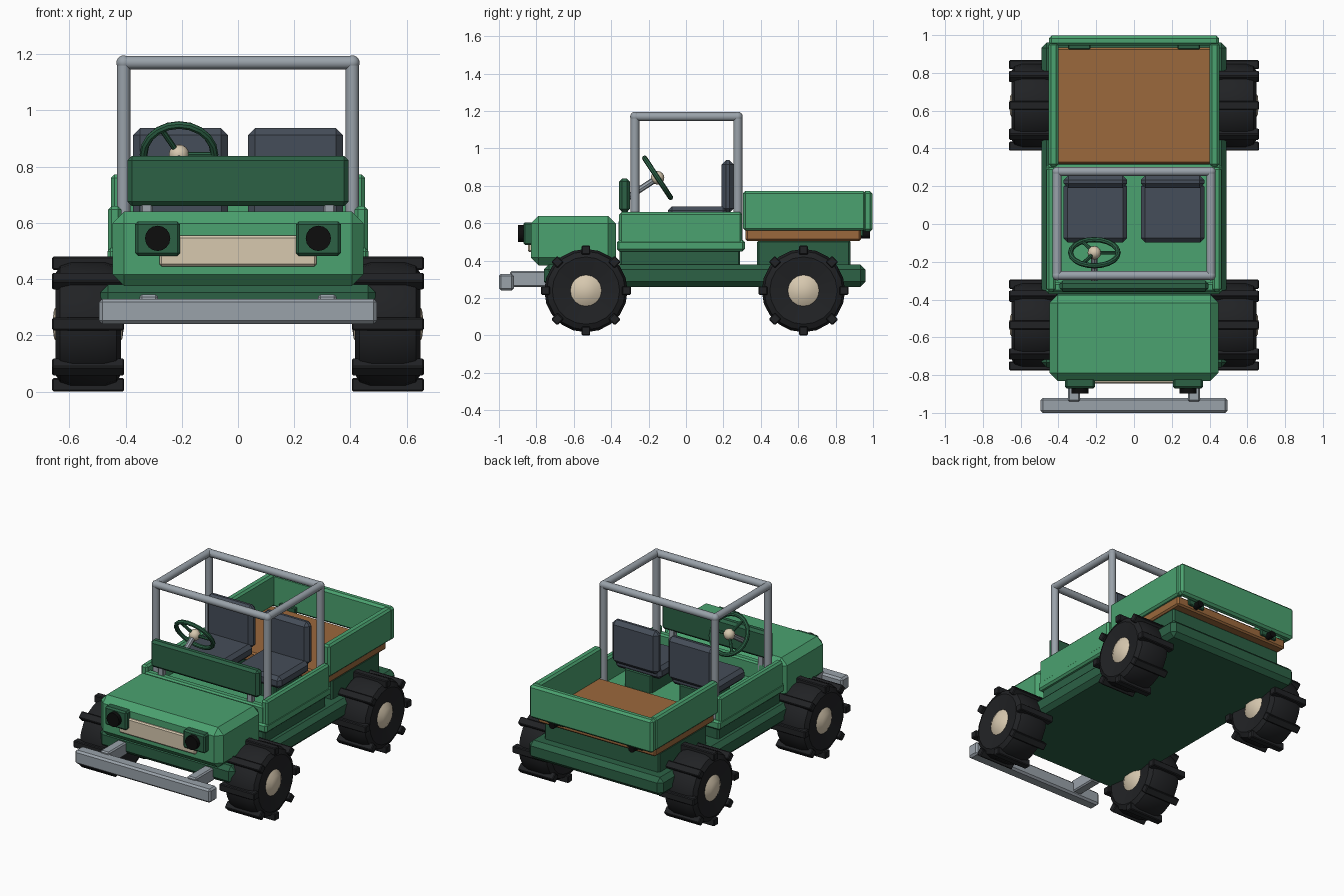
import bpy, bmesh
from math import pi, cos, sin, radians
from mathutils import Vector, Matrix

if "Cube" in bpy.data.objects:
    bpy.data.objects.remove(bpy.data.objects["Cube"])


def mat(name, rgb):
    m = bpy.data.materials.new(name)
    m.diffuse_color = (*rgb, 1)
    m.use_nodes = True
    m.node_tree.nodes["Principled BSDF"].inputs["Base Color"].default_value = m.diffuse_color
    return m


GREEN = mat("green", (.07, .36, .16))
DARK = mat("dark_green", (.025, .12, .06))
WOOD = mat("wood", (.33, .14, .045))
CREAM = mat("cream", (.68, .58, .43))
SEAT = mat("seat_grey", (.06, .075, .10))
RUBBER = mat("rubber", (.015, .016, .018))
BLACK = mat("black", (.004, .004, .004))
STEEL = mat("steel", (.32, .36, .40))


def finish(bm, name, m):
    bmesh.ops.recalc_face_normals(bm, faces=bm.faces)
    me = bpy.data.meshes.new(name)
    bm.to_mesh(me)
    bm.free()
    me.materials.append(m)
    ob = bpy.data.objects.new(name, me)
    bpy.context.collection.objects.link(ob)
    return ob


def box(name, x, y, z, m, bevel=.01):
    """Chamfered box from (min, max) ranges."""
    bm = bmesh.new()
    bmesh.ops.create_cube(bm, size=1)
    for v in bm.verts:
        v.co = [(r[0] + r[1]) / 2 + c * (r[1] - r[0]) for r, c in zip((x, y, z), v.co)]
    if bevel:
        bmesh.ops.bevel(bm, geom=bm.edges[:], offset=bevel, segments=1, affect='EDGES')
    return finish(bm, name, m)


def rod(name, a, b, r, m, seg=12):
    """Straight tube between two points."""
    a, b = Vector(a), Vector(b)
    bm = bmesh.new()
    bmesh.ops.create_cone(bm, cap_ends=True, segments=seg, radius1=r, radius2=r, depth=(b - a).length)
    rot = Vector((0, 0, 1)).rotation_difference(b - a).to_matrix().to_4x4()
    bm.transform(Matrix.Translation((a + b) / 2) @ rot)
    return finish(bm, name, m)


def ball(name, c, r, m):
    bm = bmesh.new()
    bmesh.ops.create_uvsphere(bm, u_segments=12, v_segments=8, radius=r)
    bm.transform(Matrix.Translation(c))
    return finish(bm, name, m)


def lathe(name, profile, c, seg, m):
    """Revolve (radius, x) points about the x axis."""
    bm = bmesh.new()
    vs = [bm.verts.new((x, 0, r)) for r, x in profile]
    es = [bm.edges.new(p) for p in zip(vs, vs[1:])]
    bmesh.ops.spin(bm, geom=vs + es, axis=(1, 0, 0), cent=(0, 0, 0), angle=2 * pi, steps=seg)
    bmesh.ops.remove_doubles(bm, verts=bm.verts, dist=1e-4)
    bm.transform(Matrix.Translation(c))
    return finish(bm, name, m)


# Chassis and lower body
box("chassis", (-.49, .49), (-.76, .96), (.26, .38), DARK, .028)
box("lower_cab", (-.44, .44), (-.355, .29), (.36, .47), DARK)
box("lower_bed", (-.42, .42), (.38, .88), (.36, .51), DARK)

# Hood, grille
box("hood", (-.447, .447), (-.83, -.375), (.375, .64), GREEN, .042)
box("grille", (-.28, .28), (-.845, -.80), (.445, .555), CREAM, .008)

# Cab tub
box("cab_floor", (-.465, .465), (-.37, .315), (.45, .51), GREEN, .012)
box("cab_front_wall", (-.44, .44), (-.36, -.31), (.50, .62), GREEN)
box("dash_panel", (-.394, .394), (-.357, -.30), (.66, .838), DARK, .016)

# Front bumper
box("bumper", (-.495, .495), (-1, -.92), (.24, .33), STEEL, .012)

# Bed
box("bed_floor", (-.43, .43), (.318, .935), (.505, .57), WOOD)
box("tailgate", (-.45, .45), (.945, .997), (.555, .772), GREEN, .014)

for s, side in ((-1, "left"), (1, "right")):
    def xr(a, b):
        return tuple(sorted((s * a, s * b)))
    box(side + "_cab_wall", xr(.415, .462), (-.357, .30), (.48, .66), GREEN, .012)
    box(side + "_bed_wall", xr(.40, .452), (.305, .96), (.56, .772), GREEN, .012)
    box(side + "_bumper_bracket", xr(.285, .35), (-.94, -.74), (.26, .345), STEEL, .008)
    box(side + "_panel_strut", xr(.305, .345), (-.345, -.31), (.55, .70), STEEL, .005)
    box(side + "_tail_hinge", xr(.23, .35), (.925, .95), (.53, .60), DARK, .005)
    rod(side + "_tail_light", (s * .29, .93, .54), (s * .29, .985, .54), .022, BLACK)
    # Headlights
    box(side + "_headlight_box", xr(.206, .366), (-.87, -.80), (.483, .605), DARK, .01)
    rod(side + "_headlight_lens", (s * .286, -.86, .545), (s * .286, -.897, .545), .045, BLACK, 16)
    # Seats
    box(side + "_seat_base", xr(.10, .30), (-.04, .22), (.50, .63), DARK)
    box(side + "_seat_cushion", xr(.036, .373), (-.097, .22), (.61, .69), SEAT, .022)
    box(side + "_seat_back", xr(.036, .373), (.19, .257), (.655, .938), SEAT, .025)

# Roll cage
C = [(-.407, -.273), (.407, -.273), (.407, .277), (-.407, .277)]
for i, (x, y) in enumerate(C):
    rod(f"cage_post_{i}", (x, y, .50), (x, y, 1.17), .024, STEEL)
    rod(f"cage_bar_{i}", (x, y, 1.17), (*C[(i + 1) % 4], 1.17), .024, STEEL)
    ball(f"cage_joint_{i}", (x, y, 1.17), .026, STEEL)

# Steering wheel: torus, three spokes, hub and column
ctr = Vector((-.21, -.152, .843))
M = Matrix.Translation(ctr) @ Matrix.Rotation(radians(-56.6), 4, 'X')
bpy.ops.mesh.primitive_torus_add(major_radius=.126, minor_radius=.014,
                                 major_segments=20, minor_segments=8)
rim = bpy.context.object
rim.name = "steering_rim"
rim.data.transform(M)
rim.data.materials.append(DARK)
for k in range(3):
    a = k * 2 * pi / 3
    rod(f"steering_spoke_{k}", ctr, M @ Vector((.126 * cos(a), .126 * sin(a), 0)), .01, DARK, 8)
ball("steering_hub", ctr, .036, CREAM)
rod("steering_column", ctr, M @ Vector((0, 0, -.19)), .017, STEEL, 8)

# Wheels: tyre, hub and eight tread lugs
for s in (-1, 1):
    for y in (-.535, .628):
        tag = ("left" if s < 0 else "right") + ("_front" if y < 0 else "_rear")
        c = Vector((s * .533, y, .24))
        tyre = [(.08, -.10), (.18, -.116), (.21, -.10), (.223, -.06),
                (.223, .06), (.21, .10), (.18, .116), (.08, .10)]
        lathe(tag + "_tyre", tyre, c, 20, RUBBER)
        hub = [(0, -.128), (.05, -.122), (.092, -.095), (.092, .095), (.05, .122), (0, .128)]
        lathe(tag + "_hub", hub, c, 16, CREAM)
        for k in range(8):
            lug = box(f"{tag}_lug_{k}", (-.128, .128), (-.023, .023), (.192, .24), RUBBER, .005)
            lug.data.transform(Matrix.Translation(c) @ Matrix.Rotation(k * pi / 4, 4, 'X'))

# Smooth the round parts, keep chamfers crisp
bpy.ops.object.select_all(action='DESELECT')
for ob in bpy.data.objects:
    if any(w in ob.name for w in ("tyre", "_hub", "cage", "rim", "column", "lens")):
        ob.select_set(True)
        bpy.context.view_layer.objects.active = ob
bpy.ops.object.shade_smooth_by_angle(angle=radians(32))
